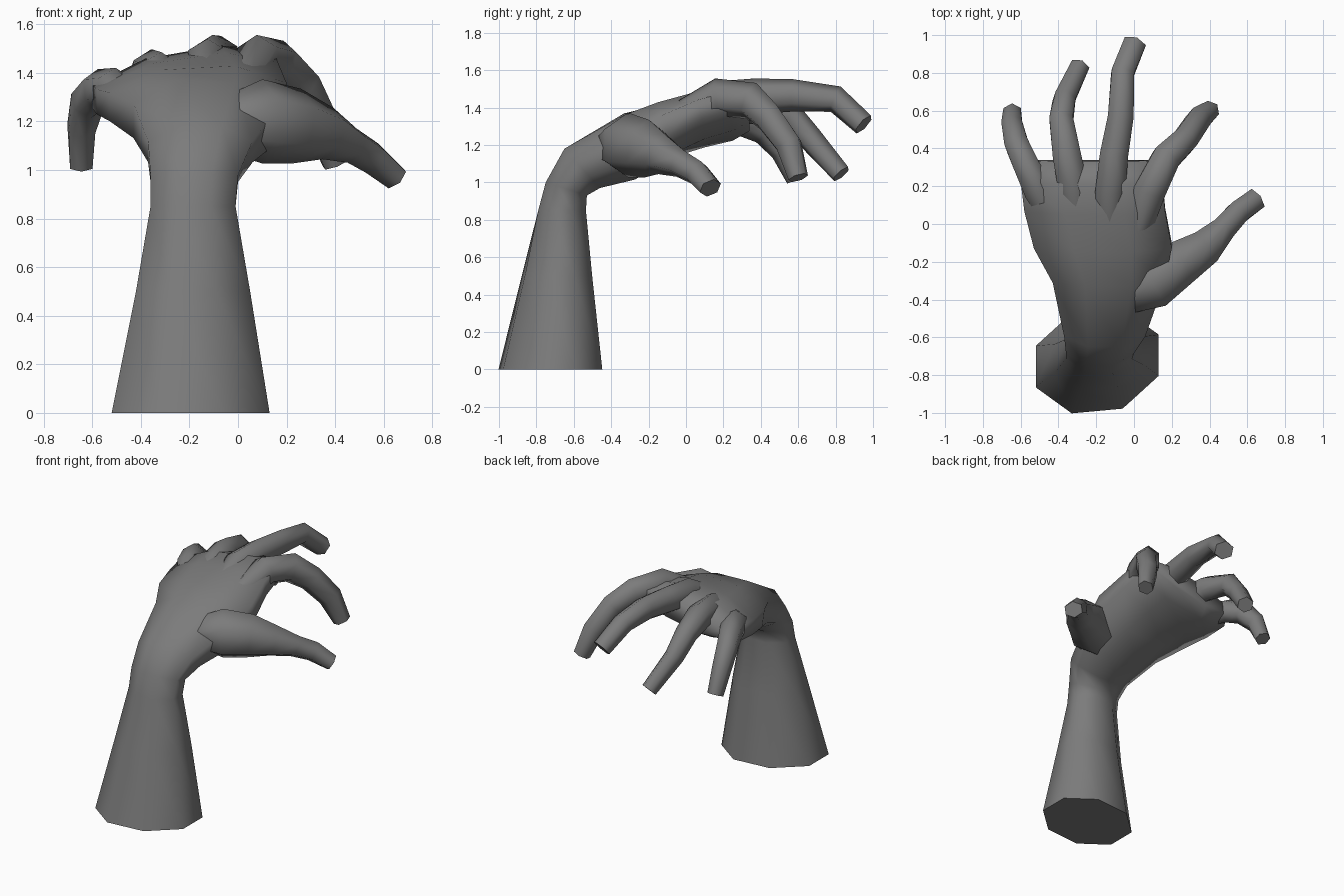
import bpy, bmesh, math
from mathutils import Vector

cube = bpy.data.objects.get("Cube")
if cube:
    bpy.data.objects.remove(cube, do_unlink=True)

grey = bpy.data.materials.new("dark_grey")
grey.use_nodes = True
COLOUR = (0.2, 0.2, 0.2, 1)
grey.diffuse_color = COLOUR
grey.node_tree.nodes["Principled BSDF"].inputs["Base Color"].default_value = COLOUR


def loft(name, rings, sides):
    """Skin closed rings given as (centre, half width vector, half height vector)."""
    bm = bmesh.new()
    grow = 1 / math.cos(math.pi / sides)
    loops = []
    for c, u, v in rings:
        angles = [2 * math.pi * (i + 0.5) / sides for i in range(sides)]
        loops.append([bm.verts.new(c + grow * (u * math.cos(a) + v * math.sin(a)))
                      for a in angles])
    for a, b in zip(loops, loops[1:]):
        for i in range(sides):
            j = (i + 1) % sides
            bm.faces.new((a[i], a[j], b[j], b[i]))
    bm.faces.new(loops[0])
    bm.faces.new(loops[-1])
    bmesh.ops.recalc_face_normals(bm, faces=bm.faces)
    mesh = bpy.data.meshes.new(name)
    bm.to_mesh(mesh)
    bm.free()
    mesh.materials.append(grey)
    obj = bpy.data.objects.new(name, mesh)
    bpy.context.collection.objects.link(obj)
    bpy.ops.object.select_all(action='DESELECT')
    obj.select_set(True)
    bpy.context.view_layer.objects.active = obj
    bpy.ops.object.shade_smooth_by_angle(angle=math.radians(80))


def body_ring(x0, x1, back, palm, tilt=0, skew=0):
    """Ring through a point on the back of the hand and one on the palm, as (y, z)."""
    b = Vector((0, *back))
    p = Vector((0, *palm))
    centre = (b + p) / 2 + Vector(((x0 + x1) / 2, 0, 0))
    return centre, Vector(((x1 - x0) / 2, skew, tilt)), (b - p) / 2


def digit(name, path):
    """Tapered tube along (point, half width, half height) steps."""
    pts = [Vector(p) for p, _, _ in path]
    rings = []
    for i, (_, w, h) in enumerate(path):
        t = (pts[min(i + 1, len(pts) - 1)] - pts[max(i - 1, 0)]).normalized()
        side = t.cross(Vector((0, 0, 1))).normalized()
        rings.append((pts[i], side * w, side.cross(t) * h))
    loft(name, rings, 6)


# Forearm, wrist and palm in one sweep
loft("forearm_and_palm", [
    body_ring(-0.52, 0.13, (-0.99, 0), (-0.46, 0), 0, 0.03),
    body_ring(-0.42, 0.05, (-0.87, 0.5), (-0.51, 0.5), 0, 0.02),
    body_ring(-0.36, -0.01, (-0.79, 0.85), (-0.535, 0.85)),
    body_ring(-0.36, 0.0, (-0.75, 1.0), (-0.53, 0.93)),
    body_ring(-0.37, 0.06, (-0.65, 1.18), (-0.46, 0.97)),
    body_ring(-0.43, 0.16, (-0.33, 1.365), (-0.27, 1.02), -0.01),
    body_ring(-0.53, 0.2, (-0.15, 1.42), (-0.08, 1.14), 0.02),
    body_ring(-0.58, 0.165, (0.05, 1.46), (0.1, 1.21), 0.055),
    body_ring(-0.6, 0.15, (0.21, 1.485), (0.25, 1.25), 0.065),
    body_ring(-0.54, 0.11, (0.33, 1.45), (0.34, 1.3), 0.06),
], 8)

# Fingers and thumb, rooted inside the palm
digit("thumb", [
    ((-0.14, -0.42, 1.18), 0.08, 0.07),
    ((0.1, -0.31, 1.2), 0.14, 0.15),
    ((0.24, -0.21, 1.18), 0.12, 0.135),
    ((0.37, -0.13, 1.15), 0.095, 0.095),
    ((0.47, -0.03, 1.1), 0.065, 0.065),
    ((0.55, 0.06, 1.05), 0.06, 0.06),
    ((0.645, 0.13, 0.97), 0.058, 0.048),
])
digit("index_finger", [
    ((0.0, -0.12, 1.31), 0.06, 0.06),
    ((0.085, 0.18, 1.455), 0.085, 0.09),
    ((0.17, 0.35, 1.435), 0.075, 0.088),
    ((0.265, 0.44, 1.35), 0.066, 0.075),
    ((0.34, 0.55, 1.2), 0.062, 0.068),
    ((0.4, 0.6, 1.025), 0.046, 0.05),
])
digit("middle_finger", [
    ((-0.13, -0.08, 1.33), 0.06, 0.06),
    ((-0.125, 0.18, 1.445), 0.08, 0.085),
    ((-0.105, 0.37, 1.46), 0.075, 0.083),
    ((-0.07, 0.57, 1.465), 0.068, 0.075),
    ((-0.06, 0.8, 1.445), 0.06, 0.063),
    ((0.0, 0.95, 1.31), 0.06, 0.055),
])
digit("ring_finger", [
    ((-0.29, -0.05, 1.3), 0.06, 0.06),
    ((-0.32, 0.18, 1.39), 0.08, 0.085),
    ((-0.355, 0.36, 1.405), 0.075, 0.08),
    ((-0.385, 0.55, 1.36), 0.062, 0.07),
    ((-0.37, 0.66, 1.24), 0.056, 0.06),
    ((-0.29, 0.83, 1.045), 0.05, 0.048),
])
digit("little_finger", [
    ((-0.42, 0.0, 1.27), 0.05, 0.05),
    ((-0.51, 0.18, 1.335), 0.075, 0.075),
    ((-0.57, 0.31, 1.33), 0.068, 0.075),
    ((-0.62, 0.42, 1.28), 0.062, 0.07),
    ((-0.645, 0.52, 1.17), 0.054, 0.06),
    ((-0.645, 0.59, 1.015), 0.046, 0.046),
])
